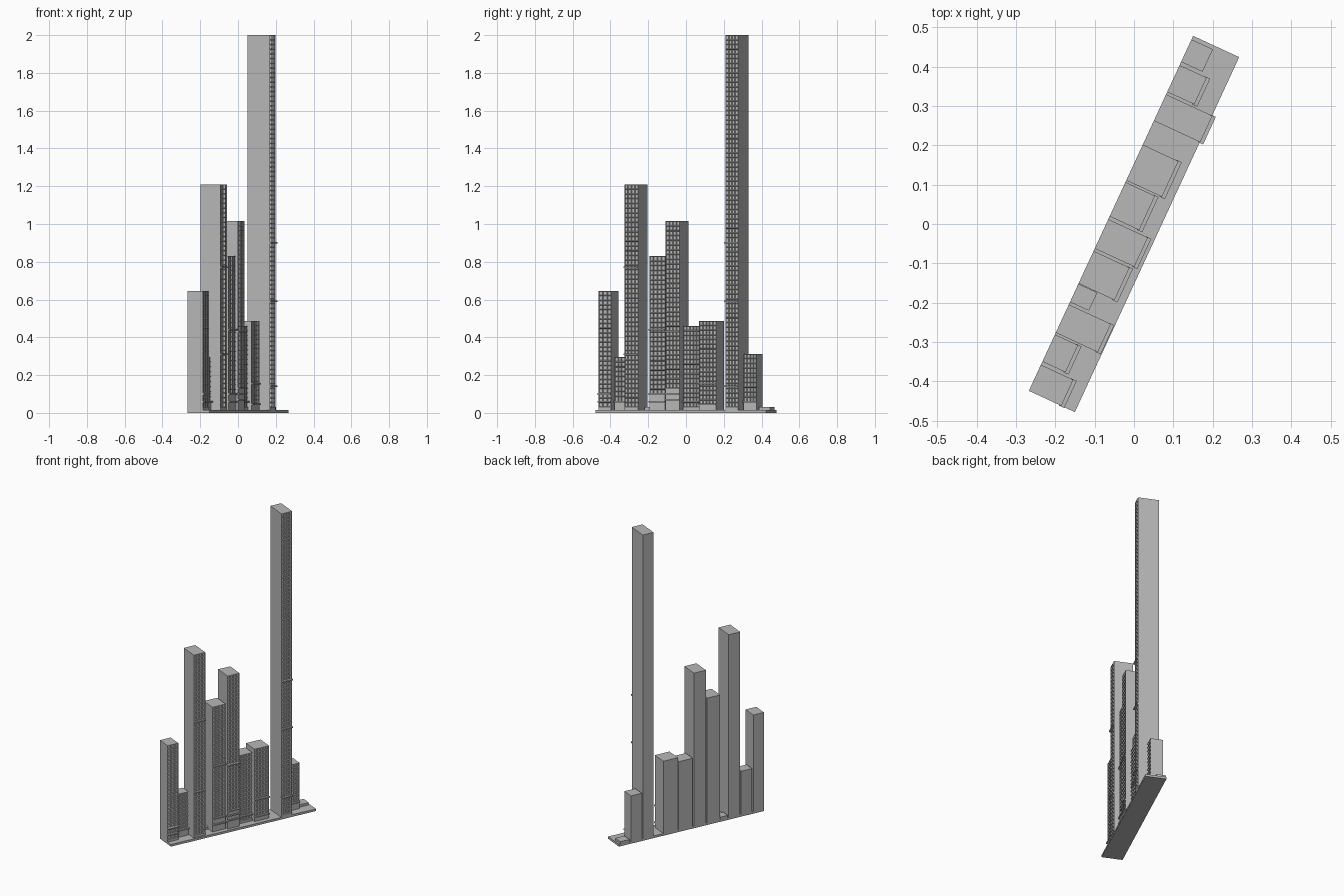
import bpy, bmesh
from math import radians
from mathutils import Matrix, Vector

cube = bpy.data.objects.get("Cube")
if cube:
    bpy.data.objects.remove(cube, do_unlink=True)

# One concrete grey for everything
concrete = bpy.data.materials.new("concrete_grey")
concrete.use_nodes = True
grey = (0.48, 0.48, 0.48, 1)
concrete.diffuse_color = grey
concrete.node_tree.nodes["Principled BSDF"].inputs["Base Color"].default_value = grey

# Row frame: local x runs from the back edge to the street, local y along the row
ROW = Matrix.Rotation(radians(-24.84), 4, 'Z') @ Matrix.Translation((-0.0645, -0.4975, 0))
SLAB = 0.014


def add_box(bm, lo, hi):
    lo, hi = Vector(lo), Vector(hi)
    size = Matrix.Diagonal((*(hi - lo), 1))
    made = bmesh.ops.create_cube(bm, size=1, matrix=Matrix.Translation((lo + hi) / 2) @ size)
    return list({f for v in made["verts"] for f in v.link_faces})


def finish(bm, name):
    mesh = bpy.data.meshes.new(name)
    bm.to_mesh(mesh)
    bm.free()
    mesh.materials.append(concrete)
    obj = bpy.data.objects.new(name, mesh)
    obj.matrix_world = ROW
    bpy.context.collection.objects.link(obj)


def add_facade(bm, depth, start, end, bottom, top):
    """Street wall: a grid of bays, each with a recessed window."""
    cols = max(3, round((end - start) / 0.021))
    rows = round((top - bottom) / 0.025)
    place = (Matrix.Translation((depth, (start + end) / 2, (bottom + top) / 2))
             @ Matrix.Rotation(radians(90), 4, 'Z') @ Matrix.Rotation(radians(90), 4, 'X')
             @ Matrix.Diagonal((end - start, top - bottom, 1, 1)))
    made = bmesh.ops.create_grid(bm, x_segments=cols, y_segments=rows, size=0.5, matrix=place)
    bays = list({f for v in made["verts"] for f in v.link_faces})
    bmesh.ops.inset_individual(bm, faces=bays, thickness=0.004, depth=-0.005)


def add_tower(name, start, end, depth, height, plain, ledges):
    bm = bmesh.new()
    faces = add_box(bm, (0, start, SLAB), (depth, end, height))
    if plain:
        street = [f for f in faces if f.calc_center_median().x > depth - 0.001]
        bmesh.ops.delete(bm, geom=street, context='FACES_ONLY')
        # Plain ground storey below the windows
        corners = ((start, SLAB), (end, SLAB), (end, plain), (start, plain))
        bm.faces.new([bm.verts.new((depth, y, z)) for y, z in corners])
        add_facade(bm, depth, start, end, plain, height)
    # Projecting ledges
    for z in ledges:
        add_box(bm, (depth - 0.006, start - 0.002, z - 0.004),
                (depth + 0.009, end + 0.001, z + 0.004))
    finish(bm, name)


# Ground slab
bm = bmesh.new()
add_box(bm, (0, 0, 0), (0.129, 0.995, SLAB))
finish(bm, "ground_slab")

# name, start, end, depth, height, top of plain storey, ledge heights
towers = (
    ("end_tower", 0, 0.073, 0.091, 0.645, 0.03, (0.06, 0.1)),
    ("small_block", 0.082, 0.158, 0.065, 0.297, 0.06, (0.06,)),
    ("high_tower", 0.163, 0.242, 0.118, 1.21, 0.03, (0.31, 0.77)),
    ("low_lot", 0.249, 0.3, 0.053, 0.03, 0, ()),
    ("mid_tower", 0.301, 0.392, 0.101, 0.83, 0.1, (0.06, 0.1, 0.44)),
    ("wide_tower", 0.399, 0.481, 0.111, 1.015, 0.13, (0.07, 0.1, 0.13, 0.43)),
    ("short_block", 0.489, 0.585, 0.083, 0.46, 0.03, (0.06,)),
    ("broad_block", 0.59, 0.69, 0.1, 0.487, 0.045, (0.045, 0.155)),
    ("tallest_tower", 0.757, 0.831, 0.13, 2.0, 0.03, (0.14, 0.59, 0.9)),
    ("far_block", 0.838, 0.913, 0.076, 0.313, 0.06, (0.06,)),
    ("far_low_lot", 0.922, 0.985, 0.06, 0.03, 0, ()),
)
for tower in towers:
    add_tower(*tower)
